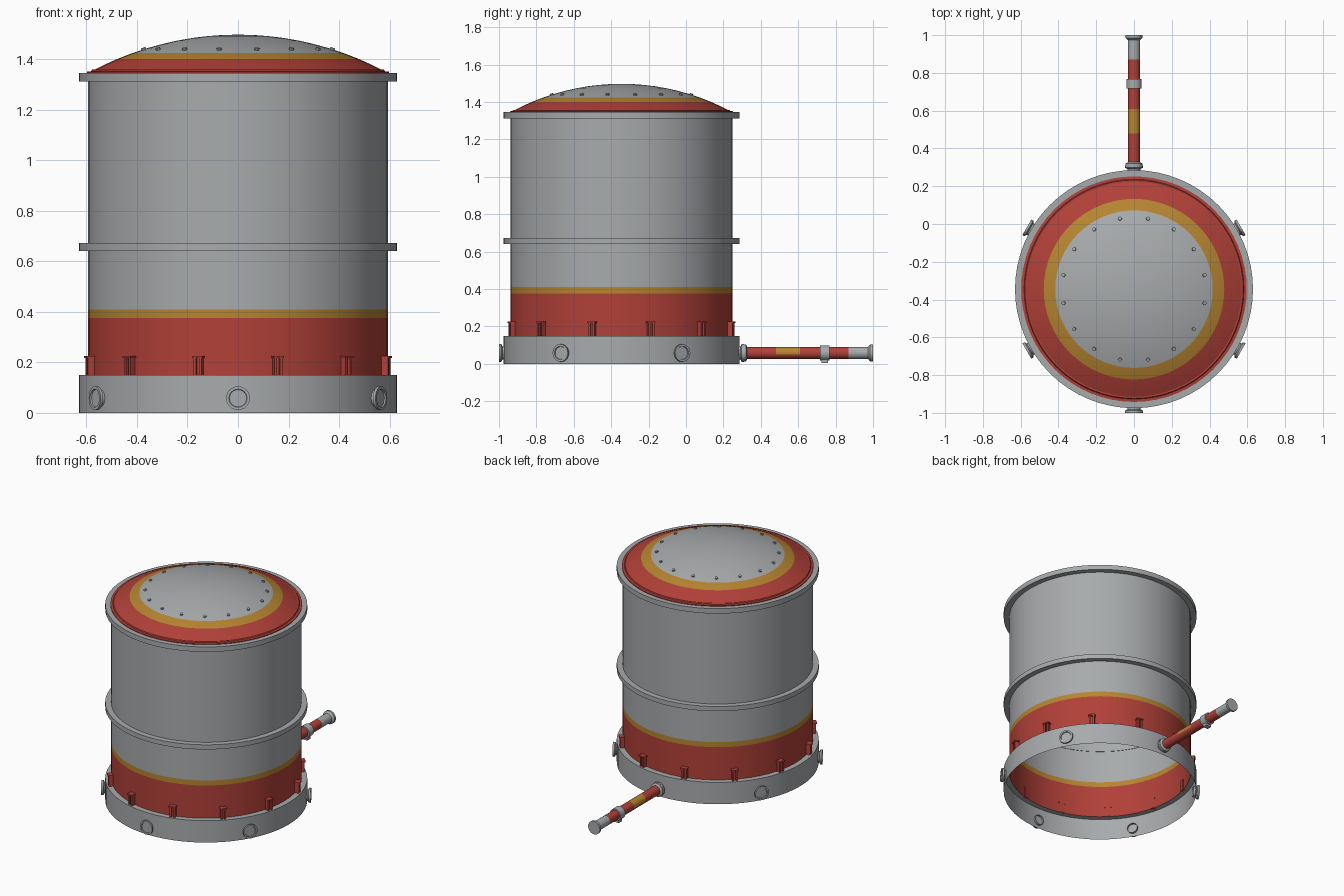
import bpy, bmesh, math
from mathutils import Matrix, Vector

if "Cube" in bpy.data.objects:
    bpy.data.objects.remove(bpy.data.objects["Cube"])

CY = -0.345                                   # tank axis in y
TANK = Matrix.Translation((0, CY, 0))
PORT_Z = 0.058


def material(name, rgb):
    m = bpy.data.materials.new(name)
    m.diffuse_color = (*rgb, 1)
    m.use_nodes = True
    m.node_tree.nodes["Principled BSDF"].inputs["Base Color"].default_value = m.diffuse_color
    return m


MATS = [material("steel grey", (0.39, 0.405, 0.415)),
        material("signal red", (0.44, 0.052, 0.04)),
        material("ochre yellow", (0.47, 0.235, 0.03))]
GREY, RED, YELLOW = range(3)


def finish(bm, name):
    me = bpy.data.meshes.new(name)
    bm.to_mesh(me)
    bm.free()
    for m in MATS:
        me.materials.append(m)
    ob = bpy.data.objects.new(name, me)
    bpy.context.collection.objects.link(ob)
    return ob


def lathe(name, profile, matrix=TANK, segs=64, closed=False):
    """Spin (radius, height, colour of the band that starts here) about z."""
    bm = bmesh.new()
    rings = []
    for r, z, _ in profile:
        if r == 0:
            rings.append([bm.verts.new((0, 0, z))] * segs)
        else:
            rings.append([bm.verts.new((r * math.cos(a), r * math.sin(a), z))
                          for a in (2 * math.pi * j / segs for j in range(segs))])
    n = len(profile)
    for i in range(n if closed else n - 1):
        lo, hi = rings[i], rings[(i + 1) % n]
        for j in range(segs):
            k = (j + 1) % segs
            corners = list(dict.fromkeys((lo[j], lo[k], hi[k], hi[j])))
            bm.faces.new(corners).material_index = profile[i][2]
    bm.transform(matrix)
    bm.normal_update()
    return finish(bm, name)


def outward(angle, z):
    """Local z becomes the radial direction at this angle."""
    return (Matrix.Translation((0, CY, z)) @ Matrix.Rotation(angle, 4, 'Z')
            @ Matrix.Rotation(math.pi / 2, 4, 'Y'))


def add_box(bm, lo, hi, matrix, mat):
    lo, hi = Vector(lo), Vector(hi)
    m = matrix @ Matrix.Translation((lo + hi) / 2) @ Matrix.Diagonal((*(hi - lo), 1))
    verts = bmesh.ops.create_cube(bm, size=1, matrix=m)["verts"]
    for f in {f for v in verts for f in v.link_faces}:
        f.material_index = mat


# Open-bottomed base skirt with its ledge
lathe("base_skirt", [(0.63, 0, GREY), (0.63, 0.15, GREY), (0.593, 0.15, GREY)])

# Tank wall with painted bands
lathe("tank_wall", [(0.593, 0.15, RED), (0.593, 0.375, YELLOW),
                    (0.593, 0.41, GREY), (0.593, 1.33, GREY)])

# Stiffening flanges
for name, z0, z1 in (("middle_flange", 0.64, 0.672), ("top_flange", 1.311, 1.345)):
    lathe(name, [(0.59, z0, GREY), (0.63, z0, GREY),
                 (0.63, z1, GREY), (0.59, z1, GREY)], closed=True)

# Domed lid: stepped rim, then a shallow spherical cap in three colours
TOP, R = 1.497, 1.23
lid = [(0.597, 1.345, RED), (0.597, 1.35, RED), (0.582, 1.352, RED), (0.578, 1.358, RED)]
for r in (0.57, 0.545, 0.51, 0.478, 0.45, 0.417, 0.36, 0.3, 0.24, 0.18, 0.12, 0.06, 0):
    colour = RED if r > 0.478 else YELLOW if r > 0.417 else GREY
    lid.append((r, TOP - R + math.sqrt(R * R - r * r), colour))
lathe("domed_lid", lid)

# Ring of small bolts on the lid
bm = bmesh.new()
for i in range(16):
    a = math.radians(11.25 + 22.5 * i)
    m = (TANK @ Matrix.Rotation(a, 4, 'Z') @ Matrix.Translation((0.38, 0, 1.438))
         @ Matrix.Rotation(math.asin(0.38 / R), 4, 'Y'))
    bmesh.ops.create_cone(bm, cap_ends=True, segments=8, radius1=0.01, radius2=0.01,
                          depth=0.014, matrix=m)
finish(bm, "lid_bolts")

# Clamp brackets standing on the ledge: two cheeks, a web and a cap
bm = bmesh.new()
for i in range(12):
    m = TANK @ Matrix.Rotation(math.radians(15 + 30 * i), 4, 'Z')
    for s in (-1, 1):
        y0, y1 = sorted((s * 0.006, s * 0.017))
        add_box(bm, (0.588, y0, 0.15), (0.62, y1, 0.217), m, RED)
    add_box(bm, (0.588, -0.006, 0.15), (0.605, 0.006, 0.217), m, RED)
    add_box(bm, (0.588, -0.022, 0.217), (0.625, 0.022, 0.226), m, RED)
finish(bm, "clamp_brackets")

# Six flanged ports round the skirt
for i in range(6):
    lathe("skirt_port", [(0.035, 0.615, GREY), (0.035, 0.636, GREY), (0.047, 0.643, GREY),
                         (0.047, 0.655, GREY), (0.036, 0.655, GREY), (0.034, 0.649, GREY),
                         (0, 0.649, GREY)],
          outward(math.radians(30 + 60 * i), PORT_Z), segs=24)

# Outlet pipe from the back port, with end flange
pipe = lathe("outlet_pipe",
             [(0.04, 0.645, GREY), (0.046, 0.655, GREY), (0.046, 0.665, GREY),
              (0.032, 0.672, RED), (0.032, 0.825, YELLOW), (0.032, 0.955, RED),
              (0.032, 1.215, GREY), (0.032, 1.318, GREY), (0.045, 1.33, GREY),
              (0.045, 1.345, GREY), (0, 1.345, GREY)],
             outward(math.pi / 2, PORT_Z), segs=24)
# the yellow patch covers only the upper side of the pipe
for f in pipe.data.polygons:
    if f.material_index == YELLOW and f.normal.z < -0.2:
        f.material_index = RED

# Pipe collar and its foot
lathe("pipe_collar", [(0.03, 1.062, GREY), (0.041, 1.062, GREY),
                      (0.041, 1.113, GREY), (0.03, 1.113, GREY)],
      outward(math.pi / 2, PORT_Z), segs=24, closed=True)
bm = bmesh.new()
add_box(bm, (-0.02, 0.725, 0.004), (0.02, 0.76, 0.03), Matrix(), GREY)
finish(bm, "collar_foot")

# Smooth round surfaces, keep edges sharp
for ob in bpy.data.objects:
    ob.select_set(True)
bpy.context.view_layer.objects.active = pipe
bpy.ops.object.shade_smooth_by_angle(angle=math.radians(30))
